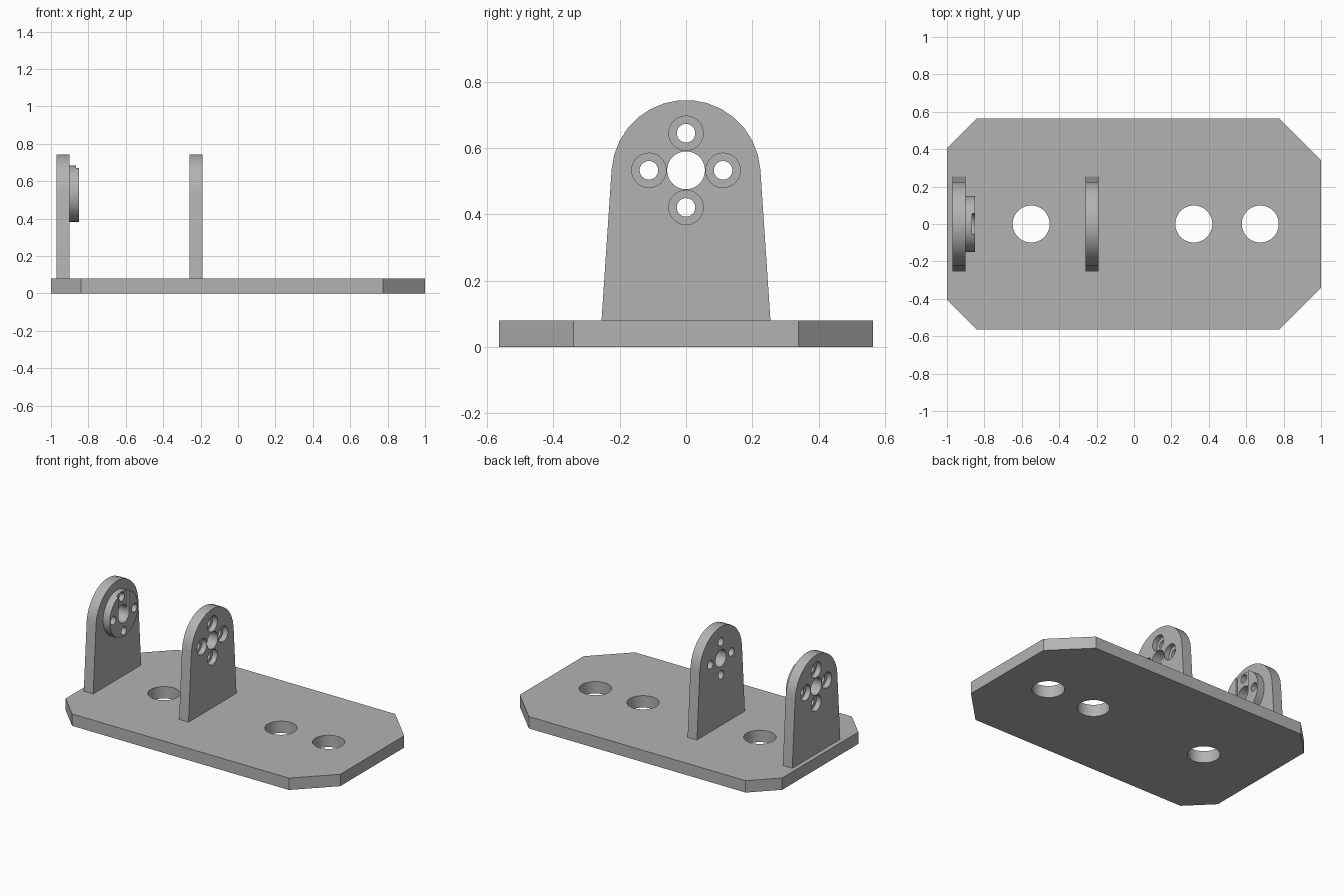
import bpy, math
from math import sin, cos, pi

cube = bpy.data.objects.get("Cube")
if cube:
    bpy.data.objects.remove(cube, do_unlink=True)

grey = bpy.data.materials.new("plain grey")
grey.use_nodes = True
GREY = (0.45, 0.45, 0.45, 1)
grey.diffuse_color = GREY
grey.node_tree.nodes["Principled BSDF"].inputs["Base Color"].default_value = GREY

BASE_TOP = 0.08
HUB_Z = 0.533       # height of the hole pattern centre
HUB_R = 0.057
BOLT_OFFSET = 0.112


def prism(name, profile, axis, low, high):
    """Extrude a 2D profile along x (profile is y, z) or z (profile is x, y)."""
    place = (lambda p, d: (d, *p)) if axis == "x" else (lambda p, d: (*p, d))
    n = len(profile)
    verts = [place(p, d) for d in (low, high) for p in profile]
    faces = [list(range(n))[::-1], list(range(n, 2 * n))]
    faces += [[i, (i + 1) % n, (i + 1) % n + n, i + n] for i in range(n)]
    mesh = bpy.data.meshes.new(name)
    mesh.from_pydata(verts, [], faces)
    mesh.materials.append(grey)
    obj = bpy.data.objects.new(name, mesh)
    bpy.context.collection.objects.link(obj)
    return obj


def circle(a, b, r, n=40):
    return [(a + r * cos(2 * pi * i / n), b + r * sin(2 * pi * i / n)) for i in range(n)]


def combine(obj, tool, operation="DIFFERENCE"):
    """Apply a boolean and discard the helper."""
    bpy.context.view_layer.objects.active = obj
    mod = obj.modifiers.new("boolean", "BOOLEAN")
    mod.operation, mod.solver, mod.object = operation, "EXACT", tool
    bpy.ops.object.modifier_apply(modifier=mod.name)
    bpy.data.objects.remove(tool, do_unlink=True)


def finish(obj):
    bpy.ops.object.select_all(action="DESELECT")
    obj.select_set(True)
    bpy.context.view_layer.objects.active = obj
    bpy.ops.object.shade_smooth_by_angle(angle=math.radians(30))


# Base plate with clipped corners and three round holes
half = [(-1, 0.405), (-0.84, 0.565), (0.775, 0.565), (1, 0.34)]
outline = [(x, -y) for x, y in half] + half[::-1]
base = prism("base_plate", outline, "z", 0, BASE_TOP)
for x in (-0.55, 0.32, 0.675):
    combine(base, prism("cutter", circle(x, 0, 0.099), "z", -0.1, 0.2))
finish(base)

# Tapered bracket outline with a rounded top
start, steps = math.radians(4), 15
bracket_profile = [(-0.255, BASE_TOP), (0.255, BASE_TOP)]
for i in range(steps + 1):
    a = start + (pi - 2 * start) * i / steps
    bracket_profile.append((0.225 * cos(a), 0.52 + 0.225 * sin(a)))


def bracket(name, low, high, bore_low, bore_high, boss=False):
    obj = prism(name, bracket_profile, "x", low, high)
    if boss:
        # Round boss with a shallow slot running up from the hub hole
        disc = prism("boss", circle(0, HUB_Z, 0.15, 48), "x", high - 0.02, high + 0.05)
        slot = [(-HUB_R, HUB_Z), (HUB_R, HUB_Z), (HUB_R, 0.8), (-HUB_R, 0.8)]
        combine(disc, prism("cutter", slot, "x", high + 0.035, high + 0.1))
        combine(obj, disc, "UNION")
    # Hub hole and four counterbored bolt holes
    combine(obj, prism("cutter", circle(0, HUB_Z, HUB_R), "x", low - 0.2, high + 0.2))
    for k in range(4):
        y = BOLT_OFFSET * cos(k * pi / 2)
        z = HUB_Z + BOLT_OFFSET * sin(k * pi / 2)
        combine(obj, prism("cutter", circle(y, z, 0.028, 32), "x", low - 0.2, high + 0.2))
        combine(obj, prism("cutter", circle(y, z, 0.052, 32), "x", bore_low, bore_high))
    finish(obj)


bracket("end_bracket", -0.97, -0.9, -1.1, -0.935, boss=True)
bracket("middle_bracket", -0.26, -0.19, -0.225, -0.1)
